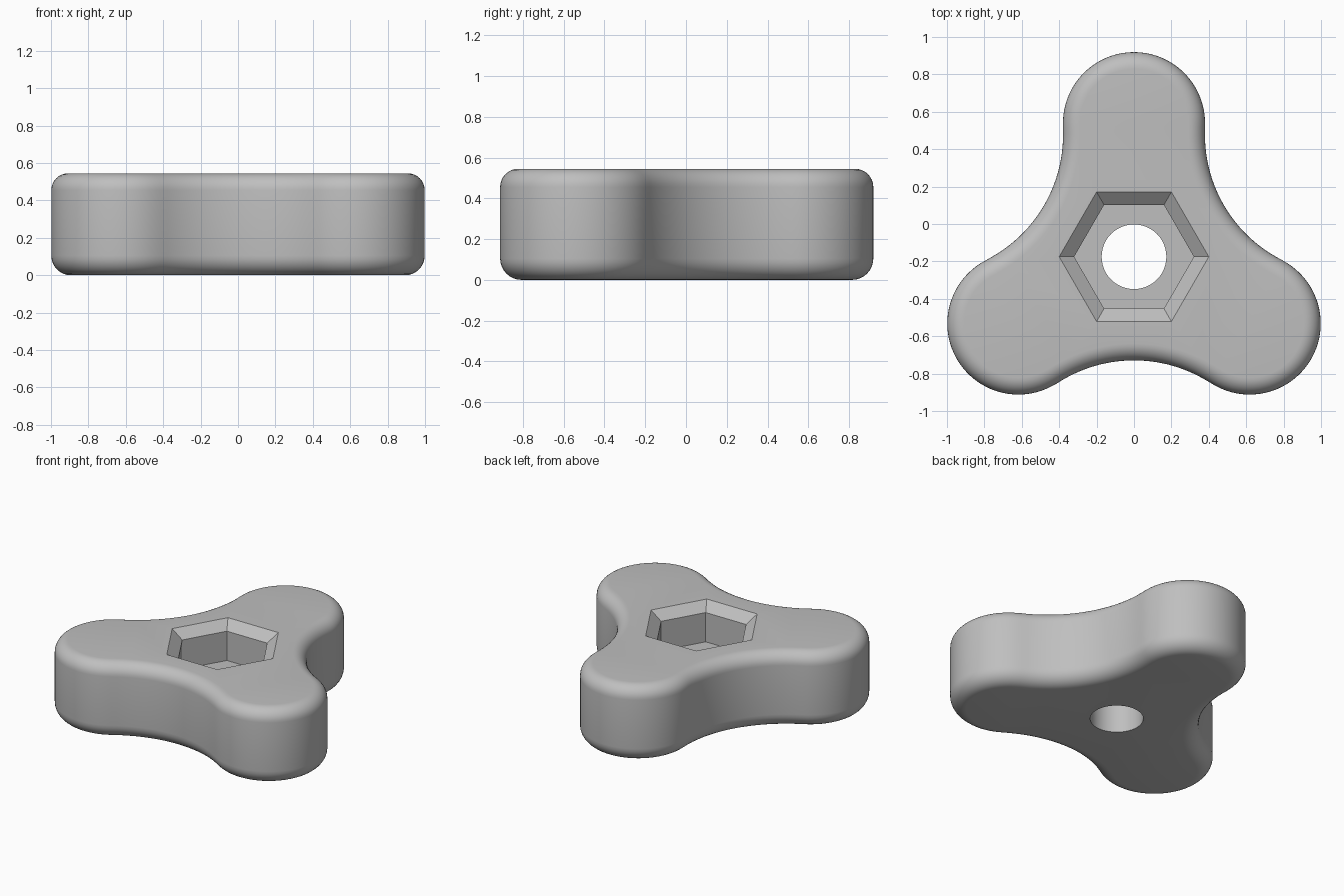
import bpy
import bmesh
import math
from mathutils import Vector

cube = bpy.data.objects.get("Cube")
if cube:
    bpy.data.objects.remove(cube, do_unlink=True)

CENTRE = Vector((0, -0.175))
HEIGHT = 0.545
LOBE_R, LOBE_DIST = 0.38, 0.714
WAIST_R, WAIST_DIST = 0.75, 1.304
TOP_ROUND, BASE_ROUND = 0.09, 0.105
POCKET_FLOOR, CHAMFER = 0.275, 0.06
STEPS = 8


def polar(radius, angle):
    return Vector((radius * math.cos(angle), radius * math.sin(angle)))


def arc(centre, radius, start, end, count):
    """Points along an arc, leaving out the last one."""
    return [centre + polar(radius, start + (end - start) * i / count) for i in range(count)]


def outline(inset):
    """Three convex lobes joined by tangent concave arcs."""
    points = []
    for k in range(3):
        axis = math.pi / 2 + k * math.tau / 3
        lobe = CENTRE + polar(LOBE_DIST, axis)
        waist = CENTRE + polar(WAIST_DIST, axis + math.pi / 3)
        d = waist - lobe
        join = math.atan2(d.y, d.x)
        spread = (join - axis) % math.tau
        points += arc(lobe, LOBE_R - inset, axis - spread, axis + spread, 40)
        # The concave arc runs clockwise, symmetric about its own axis
        inward = axis + math.pi / 3 + math.pi
        half = (join + math.pi - inward) % math.tau
        half = min(half, math.tau - half)
        points += arc(waist, WAIST_R + inset, inward + half, inward - half, 24)
    return points


bm = bmesh.new()


def ring(points, z):
    verts = [bm.verts.new((p.x, p.y, z)) for p in points]
    edges = [bm.edges.new((verts[i - 1], verts[i])) for i in range(len(verts))]
    return verts, edges


def loft(lower, upper, smooth):
    a, b = lower[0], upper[0]
    for i in range(len(a)):
        face = bm.faces.new((a[i - 1], a[i], b[i], b[i - 1]))
        face.smooth = smooth


def flat_fill(outer, inner):
    bmesh.ops.triangle_fill(bm, use_beauty=True, edges=outer[1] + inner[1], normal=(0, 0, 1))


# Rounded outer wall, from the underside to the top
levels = []
for i in range(STEPS + 1):
    t = i / STEPS * math.pi / 2
    levels.append((BASE_ROUND * (1 - math.sin(t)), BASE_ROUND * (1 - math.cos(t))))
for i in range(STEPS + 1):
    t = i / STEPS * math.pi / 2
    levels.append((TOP_ROUND * (1 - math.cos(t)), HEIGHT - TOP_ROUND * (1 - math.sin(t))))
wall = [ring(outline(inset), z) for inset, z in levels]
for lower, upper in zip(wall, wall[1:]):
    loft(lower, upper, True)

# Chamfered hexagonal pocket
hexagons = [ring(arc(CENTRE, r, 0, math.tau, 6), z) for r, z in
            ((0.4, HEIGHT), (0.32, HEIGHT - CHAMFER), (0.32, POCKET_FLOOR))]
for upper, lower in zip(hexagons, hexagons[1:]):
    loft(lower, upper, False)

# Round through hole
hole = [ring(arc(CENTRE, 0.173, 0, math.tau, 48), z) for z in (POCKET_FLOOR, 0)]
loft(hole[1], hole[0], True)

# Top, pocket floor and underside
flat_fill(wall[-1], hexagons[0])
flat_fill(hexagons[2], hole[0])
flat_fill(wall[0], hole[1])
bmesh.ops.recalc_face_normals(bm, faces=bm.faces)

mesh = bpy.data.meshes.new("three_lobe_knob")
bm.to_mesh(mesh)
bm.free()
mesh.set_sharp_from_angle(angle=math.radians(30))
knob = bpy.data.objects.new("three_lobe_knob", mesh)
bpy.context.collection.objects.link(knob)

# Plain grey
grey = bpy.data.materials.new("grey")
grey.use_nodes = True
colour = (0.52, 0.52, 0.52, 1)
grey.diffuse_color = colour
grey.node_tree.nodes["Principled BSDF"].inputs["Base Color"].default_value = colour
mesh.materials.append(grey)
